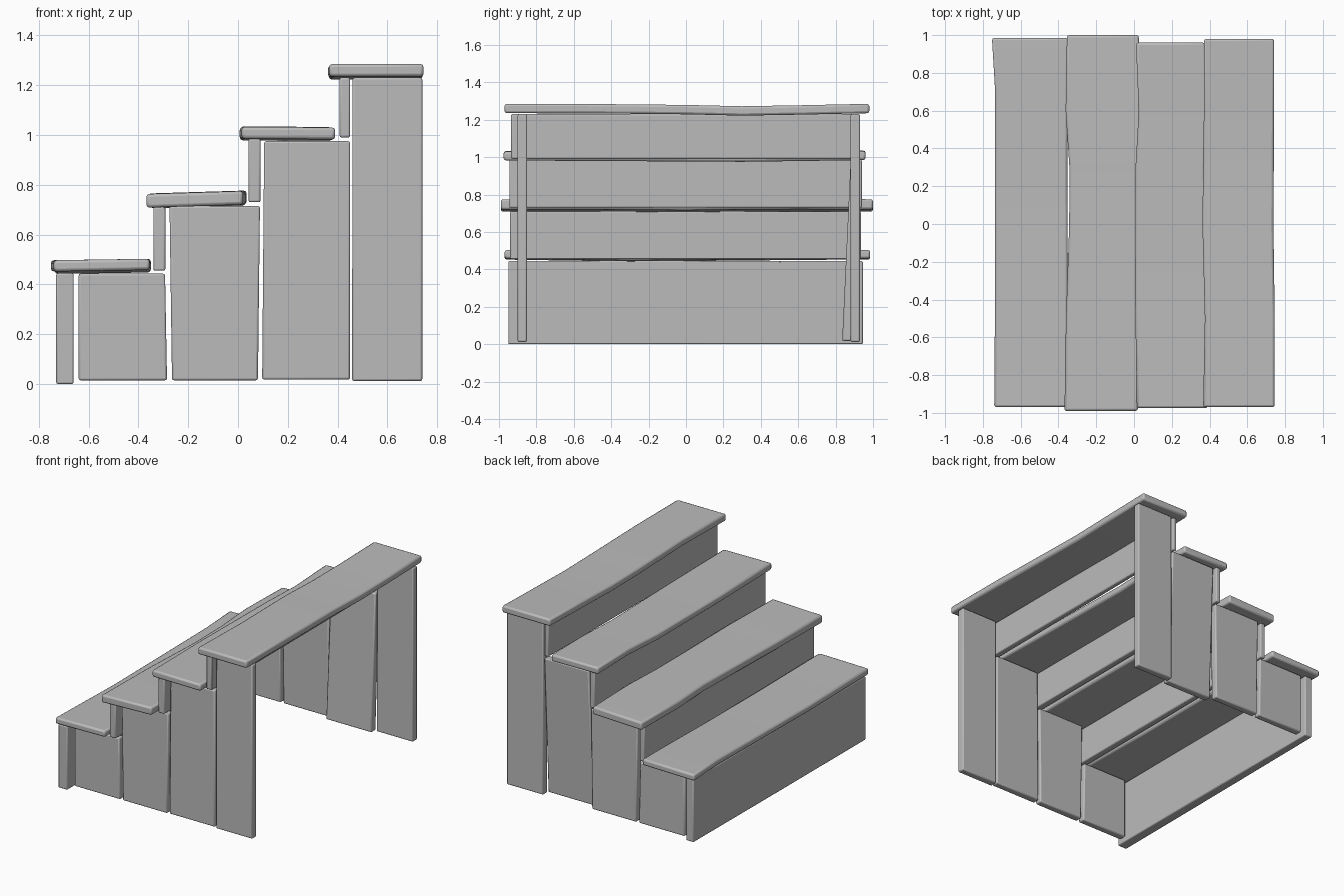
import bpy
import bmesh
from mathutils import Vector

if "Cube" in bpy.data.objects:
    bpy.data.objects.remove(bpy.data.objects["Cube"], do_unlink=True)

grey = bpy.data.materials.new("plain_grey")
grey.use_nodes = True
COLOUR = (0.5, 0.5, 0.5, 1)
grey.diffuse_color = COLOUR
grey.node_tree.nodes["Principled BSDF"].inputs["Base Color"].default_value = COLOUR


def plank(name, rings, bevel):
    """Loft a plank through four-cornered rings and round its edges."""
    bm = bmesh.new()
    loops = [[bm.verts.new(Vector(c)) for c in ring] for ring in rings]
    for a, b in zip(loops, loops[1:]):
        for i in range(4):
            j = (i + 1) % 4
            bm.faces.new((a[i], a[j], b[j], b[i]))
    bm.faces.new(loops[0])
    bm.faces.new(loops[-1])
    bmesh.ops.recalc_face_normals(bm, faces=bm.faces)
    mesh = bpy.data.meshes.new(name)
    bm.to_mesh(mesh)
    bm.free()
    mesh.materials.append(grey)
    obj = bpy.data.objects.new(name, mesh)
    bpy.context.collection.objects.link(obj)
    mod = obj.modifiers.new("rounded_edges", "BEVEL")
    mod.width = bevel
    mod.segments = 2
    mod.limit_method = "ANGLE"
    mod.angle_limit = 0.8
    bpy.ops.object.select_all(action="DESELECT")
    obj.select_set(True)
    bpy.context.view_layer.objects.active = obj
    bpy.ops.object.shade_smooth_by_angle(angle=0.6)
    return obj


def board(name, stations, bevel=0.012):
    """Board along y; each station is y, x0, x1, z0, z1, tilt."""
    rings = [((x0, y, z0), (x1, y, z0 + t), (x1, y, z1 + t), (x0, y, z1))
             for y, x0, x1, z0, z1, t in stations]
    return plank(name, rings, bevel)


def upright(name, x_low, x_high, y_low, y_high, z0, z1, thick=0.05):
    """Side plank standing on end, possibly leaning."""
    rings = [((x[0], y, z), (x[1], y, z), (x[1], y + thick, z), (x[0], y + thick, z))
             for x, y, z in ((x_low, y_low, z0), (x_high, y_high, z1))]
    return plank(name, rings, 0.008)


# Treads: y, left edge, right edge, wave in height along each board
treads = [
    ("tread_1", 0.447, 0.045, 0.006,
     [(-0.97, -0.74, -0.355, 0.005), (-0.3, -0.735, -0.35, -0.005),
      (0.3, -0.735, -0.353, 0), (0.7, -0.735, -0.35, 0.004), (0.985, -0.752, -0.35, 0.005)]),
    ("tread_2", 0.708, 0.055, 0.012,
     [(-0.99, -0.368, 0.02, 0), (-0.5, -0.36, 0.03, 0), (0, -0.343, 0.03, -0.004),
      (0.3, -0.342, 0.025, 0), (0.6, -0.362, 0.035, 0.002), (1, -0.355, 0.025, 0)]),
    ("tread_3", 0.982, 0.048, -0.003,
     [(-0.975, 0.015, 0.39, 0.003), (-0.4, 0.006, 0.385, 0), (0.3, 0.008, 0.375, -0.004),
      (0.6, 0.025, 0.385, 0), (0.96, 0.01, 0.375, 0.005)]),
    ("tread_4", 1.232, 0.05, 0,
     [(-0.97, 0.366, 0.745, 0.003), (-0.5, 0.375, 0.745, 0.002), (0, 0.362, 0.738, -0.003),
      (0.3, 0.366, 0.74, -0.01), (0.6, 0.37, 0.742, -0.005), (0.98, 0.37, 0.742, 0.003)]),
]
for name, base, thick, tilt, path in treads:
    board(name, [(y, x0, x1, base + dz, base + thick + dz, tilt)
                 for y, x0, x1, dz in path])

# Risers
risers = [
    ("riser_1", 0.95, -0.73, -0.66, 0, 0.445),
    ("riser_2", 0.94, -0.34, -0.292, 0.455, 0.71),
    ("riser_3", 0.945, 0.042, 0.09, 0.73, 0.985),
    ("riser_4", 0.935, 0.408, 0.45, 0.99, 1.23),
]
for name, half, x0, x1, z0, z1 in risers:
    board(name, [(-half, x0, x1, z0, z1, 0), (0, x0 + 0.004, x1, z0, z1, 0),
                 (half - 0.005, x0 + 0.01, x1 - 0.002, z0, z1, 0)], 0.007)

# Side planks, one row at each end of the steps
sides = [
    ((-0.64, -0.285), (-0.64, -0.293), 0.015, 0.443),
    ((-0.265, 0.08), (-0.275, 0.088), 0.015, 0.715),
    ((0.097, 0.45), (0.105, 0.45), 0.018, 0.975),
    ((0.458, 0.74), (0.46, 0.74), 0.012, 1.23),
]
for i, (low, high, z0, z1) in enumerate(sides, 1):
    upright(f"front_side_plank_{i}", low, high, -0.9, -0.9, z0, z1)
    lean = 0.045 if i == 3 else 0
    upright(f"back_side_plank_{i}", low, high, 0.88 - lean, 0.88, z0, z1)
